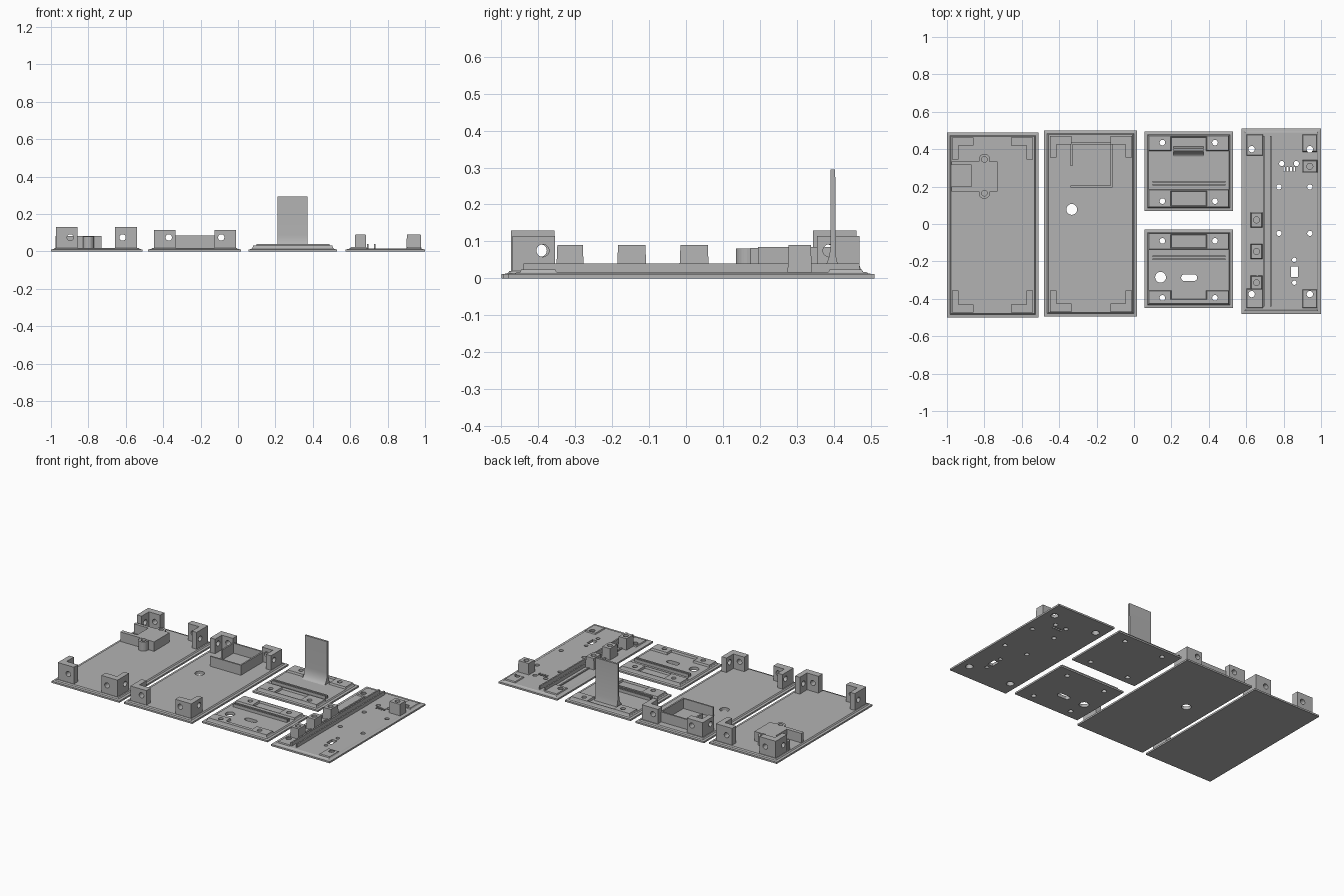
import bpy, bmesh, math
from mathutils import Matrix, Vector

if "Cube" in bpy.data.objects:
    bpy.data.objects.remove(bpy.data.objects["Cube"])

grey = bpy.data.materials.new("plain grey")
grey.diffuse_color = (0.45, 0.45, 0.45, 1)
grey.use_nodes = True
grey.node_tree.nodes["Principled BSDF"].inputs["Base Color"].default_value = grey.diffuse_color


def make(name, bm):
    bmesh.ops.recalc_face_normals(bm, faces=bm.faces)
    me = bpy.data.meshes.new(name)
    bm.to_mesh(me)
    bm.free()
    me.materials.append(grey)
    ob = bpy.data.objects.new(name, me)
    bpy.context.collection.objects.link(ob)
    return ob


def add_box(bm, x0, x1, y0, y1, z0, z1, inset=0):
    vs = [bm.verts.new((x, y, z)) for z, i in ((z0, 0), (z1, inset))
          for x, y in ((x0 + i, y0 + i), (x1 - i, y0 + i), (x1 - i, y1 - i), (x0 + i, y1 - i))]
    for f in ((3, 2, 1, 0), (4, 5, 6, 7), (0, 1, 5, 4), (1, 2, 6, 5), (2, 3, 7, 6), (3, 0, 4, 7)):
        bm.faces.new([vs[k] for k in f])


def add_cyl(bm, p, r, length, axis="Z", r2=None):
    rot = {"Z": Matrix(), "X": Matrix.Rotation(math.pi / 2, 4, "Y"),
           "Y": Matrix.Rotation(math.pi / 2, 4, "X")}[axis]
    bmesh.ops.create_cone(bm, cap_ends=True, segments=24, radius1=r, radius2=r2 or r,
                          depth=length, matrix=Matrix.Translation(p) @ rot)


def box(name, *dims, inset=0):
    bm = bmesh.new()
    add_box(bm, *dims, inset=inset)
    return make(name, bm)


def prism(name, pts, z0, z1):
    bm = bmesh.new()
    f = bm.faces.new([bm.verts.new((x, y, z0)) for x, y in pts])
    r = bmesh.ops.extrude_face_region(bm, geom=[f])
    bmesh.ops.translate(bm, vec=(0, 0, z1 - z0),
                        verts=[v for v in r["geom"] if isinstance(v, bmesh.types.BMVert)])
    return make(name, bm)


def cut(targets, bm):
    cutter = make("hole_cutter", bm)
    cutter.hide_render = True
    cutter.hide_viewport = True
    cutter.display_type = "WIRE"
    for t in targets:
        m = t.modifiers.new("holes", "BOOLEAN")
        m.object, m.operation, m.solver = cutter, "DIFFERENCE", "EXACT"


def stepped_plate(name, x0, x1, y0, y1, top=0.02):
    """One closed plate: upright edge, flat ledge, sloped step up to the floor."""
    bm = bmesh.new()
    rings = []
    for i, z in ((0, 0), (0, 0.011), (0.016, 0.013), (0.022, top)):
        rings.append([bm.verts.new(p) for p in ((x0 + i, y0 + i, z), (x1 - i, y0 + i, z),
                                               (x1 - i, y1 - i, z), (x0 + i, y1 - i, z))])
    for a, b in zip(rings, rings[1:]):
        for k in range(4):
            bm.faces.new((a[k], a[(k + 1) % 4], b[(k + 1) % 4], b[k]))
    bm.faces.new(rings[0][::-1])
    bm.faces.new(rings[-1])
    return make(name, bm)


def brackets(prefix, cx, cy, out, inn, end, top):
    """Four L-shaped corner posts with a screw hole in each arm."""
    for sx in (-1, 1):
        for sy in (-1, 1):
            P = lambda x, y: (cx + sx * x, cy + sy * y)
            ob = prism(prefix + "_corner_bracket",
                       [P(out[0], out[1]), P(end[0], out[1]), P(end[0], inn[1]),
                        P(inn[0], inn[1]), P(inn[0], end[1]), P(out[0], end[1])], 0.018, top)
            bm = bmesh.new()
            add_cyl(bm, (*P(0.14, (out[1] + inn[1]) / 2), 0.075), 0.017, 0.08, "Y")
            add_cyl(bm, (*P((out[0] + inn[0]) / 2, 0.388), 0.075), 0.017, 0.07, "X")
            cut([ob], bm)


# Left case panel with corner brackets
stepped_plate("left_panel", -1, -0.51, -0.5, 0.49)
brackets("left", -0.757, -0.006, (0.216, 0.468), (0.182, 0.425), (0.1, 0.35), 0.13)
# Switch holder: notched block with two screw bosses
holder = prism("switch_holder", [(-0.975, 0.335), (-0.73, 0.335), (-0.73, 0.175), (-0.975, 0.175),
                                 (-0.975, 0.2), (-0.87, 0.2), (-0.87, 0.315), (-0.975, 0.315)], 0.018, 0.082)
bm, bosses = bmesh.new(), []
for y in (0.345, 0.165):
    b = bmesh.new()
    add_cyl(b, (-0.8, y, 0.049), 0.03, 0.062)
    bosses.append(make("holder_boss", b))
    add_cyl(bm, (-0.8, y, 0.07), 0.015, 0.06)
cut([holder] + bosses, bm)

# Second case panel with brackets, walled compartment and cable hole
panel = stepped_plate("middle_panel", -0.48, 0.015, -0.495, 0.5)
brackets("middle", -0.23, 0, (0.22, 0.47), (0.185, 0.425), (0.105, 0.355), 0.115)
for dims in ((-0.34, -0.115, 0.195, 0.205), (-0.125, -0.115, 0.2, 0.43),
             (-0.34, -0.33, 0.31, 0.43), (-0.34, -0.12, 0.425, 0.435)):
    box("compartment_wall", *dims, 0.018, 0.085)
bm = bmesh.new()
add_cyl(bm, (-0.333, 0.078, 0), 0.029, 0.2)
cut([panel], bm)


# Two small end panels, each with pads, ribs and screw holes
def end_panel(prefix, y0, y1, pads, ribs, hole_rows, extra=None):
    parts = [stepped_plate(prefix + "_end_panel", 0.055, 0.53, y0, y1)]
    for p in pads:
        parts.append(box(prefix + "_mounting_pad", *p, 0.018, 0.033, inset=0.004))
    for y in ribs:
        box(prefix + "_rib", 0.1, 0.49, y - 0.004, y + 0.004, 0.018, 0.04)
    bm = bmesh.new()
    for y in hole_rows:
        for x in (0.152, 0.433):
            add_cyl(bm, (x, y, 0.02), 0.015, 0.1)
    if extra:
        extra(bm)
    cut(parts, bm)


def pad_frame(ya, yb):
    # strip with an open pocket in the middle
    return [(0.077, 0.2, ya, yb), (0.385, 0.508, ya, yb),
            (0.19, 0.395, ya, ya + 0.012), (0.19, 0.395, yb - 0.012, yb)]


def lower_holes(bm):
    add_cyl(bm, (0.142, -0.285, 0), 0.029, 0.2)
    # rounded slot
    ring = [bm.verts.new((0.295 + (0.025 if math.cos(a) > 0 else -0.025) + 0.018 * math.cos(a),
                          -0.287 + 0.018 * math.sin(a), -0.1))
            for a in [(k + 0.5) * math.pi / 12 for k in range(24)]]
    f = bm.faces.new(ring)
    r = bmesh.ops.extrude_face_region(bm, geom=[f])
    bmesh.ops.translate(bm, vec=(0, 0, 0.2),
                        verts=[v for v in r["geom"] if isinstance(v, bmesh.types.BMVert)])


end_panel("rear", 0.07, 0.495,
          pad_frame(0.088, 0.185) + [(0.077, 0.2, 0.39, 0.475), (0.385, 0.508, 0.39, 0.475),
                                     (0.19, 0.395, 0.463, 0.475)],
          (0.226, 0.209), (0.122, 0.435))
end_panel("front", -0.45, -0.03,
          pad_frame(-0.138, -0.048) + [(0.077, 0.2, -0.43, -0.355), (0.385, 0.508, -0.43, -0.355),
                                       (0.19, 0.395, -0.43, -0.4)],
          (-0.172, -0.189), (-0.09, -0.395), lower_holes)

# Upright tab flaring into the rear end panel
bm = bmesh.new()
prof = [(0.391 - 0.036 * (1 - math.cos(a)), 0.09 - 0.071 * math.sin(a))
        for a in [k * math.pi / 16 for k in range(9)]]
prof = [(0.404, 0.295), (0.391, 0.295)] + prof + [(0.415, 0.019), (0.406, 0.06)]
f = bm.faces.new([bm.verts.new((0.21, y, z)) for y, z in prof])
r = bmesh.ops.extrude_face_region(bm, geom=[f])
bmesh.ops.translate(bm, vec=(0.162, 0, 0), verts=[v for v in r["geom"] if isinstance(v, bmesh.types.BMVert)])
tab = make("upright_tab", bm)
for p in tab.data.polygons:
    p.use_smooth = abs(p.normal.x) < 0.5
tab.data.set_sharp_from_angle(angle=math.radians(30))

# Right circuit panel with pads, long ribs and drilled bosses
parts = [stepped_plate("circuit_panel", 0.575, 1.0, -0.48, 0.51, 0.017)]
for p in ((0.6, 0.69, 0.365, 0.48), (0.6, 0.69, -0.45, -0.345),
          (0.9, 0.98, 0.385, 0.48), (0.9, 0.98, -0.45, -0.35)):
    parts.append(box("corner_pad", *p, 0.015, 0.024, inset=0.004))
for x in (0.69, 0.727):
    box("long_rib", x, x + 0.009, -0.44, 0.47, 0.015, 0.04)
box("edge_strip", 0.655, 0.664, -0.345, 0.365, 0.015, 0.024)
bm = bmesh.new()
for x, y, w, d in ((0.655, 0.022, 0.062, 0.08), (0.655, -0.147, 0.062, 0.08),
                   (0.655, -0.314, 0.062, 0.075), (0.94, 0.308, 0.08, 0.066)):
    boss = box("screw_boss", x - w / 2, x + w / 2, y - d / 2, y + d / 2, 0.015, 0.09, inset=0.003)
    hole = bmesh.new()
    add_cyl(hole, (x, y, 0.075), 0.016, 0.07)
    cut([boss], hole)
# corner screw holes, countersunk below
for x in (0.629, 0.94):
    for y in (0.4, -0.375):
        add_cyl(bm, (x, y, 0.02), 0.026, 0.06, r2=0.01)
# board screws, lamp holes, connector slots and switch window
for x in (0.775, 0.94):
    for y in (0.198, -0.05):
        add_cyl(bm, (x, y, 0), 0.014, 0.1)
for x, y, rad in ((0.79, 0.323, 0.014), (0.868, 0.323, 0.014), (0.857, -0.192, 0.012), (0.857, -0.314, 0.012)):
    add_cyl(bm, (x, y, 0), rad, 0.1)
for k in range(4):
    add_box(bm, 0.798 + k * 0.018, 0.808 + k * 0.018, 0.28, 0.305, -0.05, 0.05)
add_box(bm, 0.839, 0.876, -0.283, -0.226, -0.05, 0.05)
cut(parts, bm)
